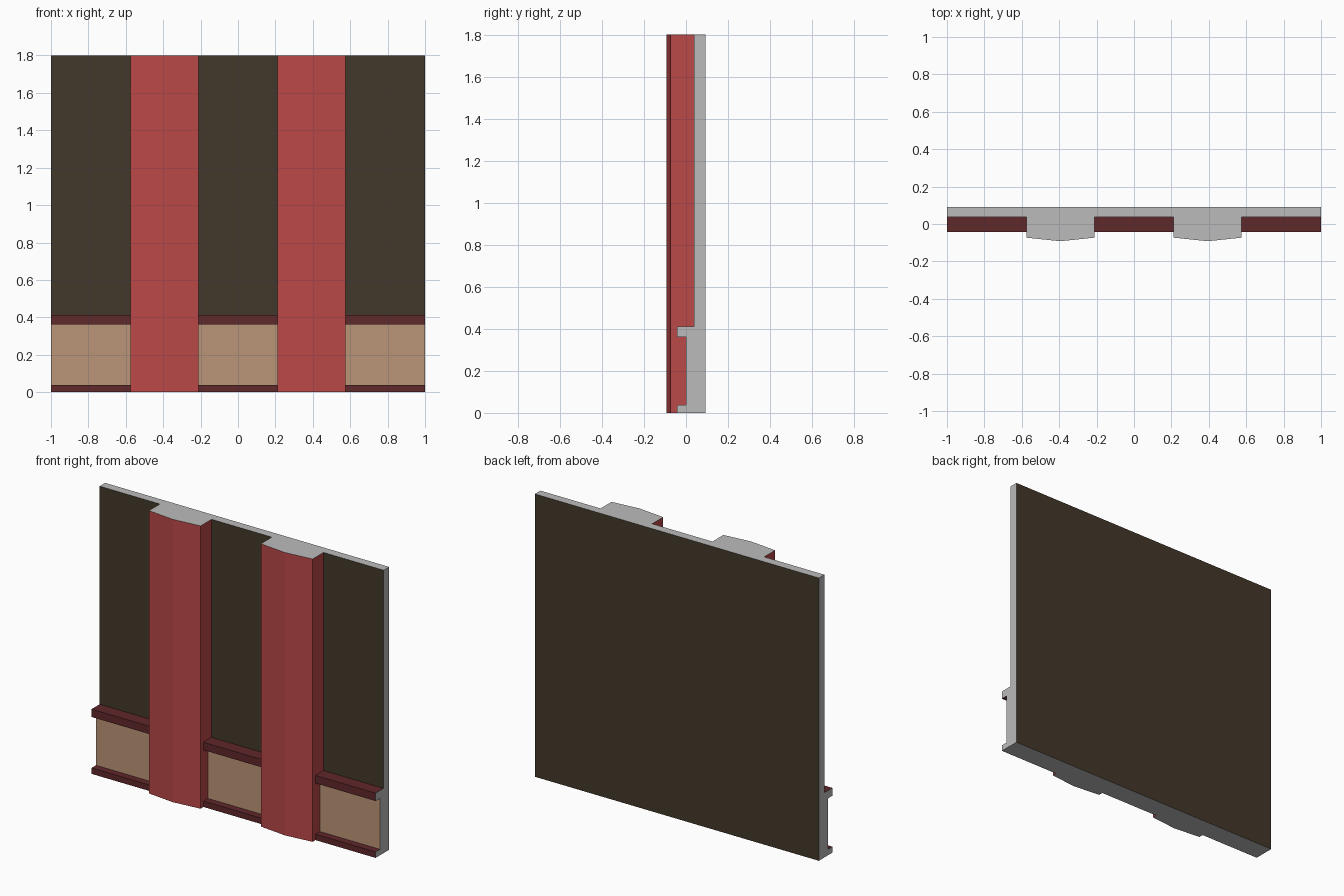
import bpy
import bmesh
from mathutils import Vector

cube = bpy.data.objects.get("Cube")
if cube:
    bpy.data.objects.remove(cube, do_unlink=True)


def make_material(name, color):
    mat = bpy.data.materials.new(name)
    mat.use_nodes = True
    mat.diffuse_color = (*color, 1)
    mat.node_tree.nodes["Principled BSDF"].inputs["Base Color"].default_value = (*color, 1)
    return mat


GREY, DARK, RED, MAROON, BEIGE = range(5)
MATERIALS = [
    make_material("plain grey", (0.5, 0.5, 0.5)),
    make_material("dark brown", (0.056, 0.040, 0.024)),
    make_material("brick red", (0.50, 0.065, 0.065)),
    make_material("maroon", (0.117, 0.021, 0.023)),
    make_material("beige", (0.50, 0.305, 0.188)),
]


def prism(name, profile, sweep, color_rule):
    """Sweep a profile of 3D points along a vector; colour each face by rule."""
    bm = bmesh.new()
    face = bm.faces.new([bm.verts.new(p) for p in profile])
    result = bmesh.ops.extrude_face_region(bm, geom=[face], use_keep_orig=True)
    moved = [g for g in result["geom"] if isinstance(g, bmesh.types.BMVert)]
    bmesh.ops.translate(bm, verts=moved, vec=Vector(sweep))
    bmesh.ops.recalc_face_normals(bm, faces=bm.faces)
    bm.normal_update()
    for f in bm.faces:
        f.material_index = color_rule(f.normal, f.calc_center_median())
    mesh = bpy.data.meshes.new(name)
    bm.to_mesh(mesh)
    bm.free()
    for mat in MATERIALS:
        mesh.materials.append(mat)
    obj = bpy.data.objects.new(name, mesh)
    bpy.context.collection.objects.link(obj)
    return obj


HEIGHT = 1.8
BACK, WALL = 0.092, 0.037
RAIL, PANEL = -0.044, 0.0
INNER, OUTER = 0.212, 0.576

# Backing wall: dark on both broad sides, grey on the cut edges
prism("wall", [(-1, WALL, 0), (1, WALL, 0), (1, BACK, 0), (-1, BACK, 0)],
      (0, 0, HEIGHT), lambda n, c: DARK if abs(n.y) > 0.5 else GREY)

# Two pilasters with a shallow pointed front and grey cut ends
for side, left, right in (("right", -OUTER, -INNER), ("left", INNER, OUTER)):
    outline = [(left, WALL, 0), (left, -0.073, 0), ((left + right) / 2, -0.092, 0),
               (right, -0.073, 0), (right, WALL, 0)]
    prism(side + "_pilaster", outline, (0, 0, HEIGHT),
          lambda n, c: GREY if abs(n.z) > 0.5 else RED)


# Skirting: beige recessed panel between maroon rails
def skirting_color(n, c):
    if abs(n.x) > 0.5 or (n.z < -0.5 and c.z < 0.01):
        return GREY
    if n.y < -0.5 and abs(c.y - PANEL) < 0.01:
        return BEIGE
    return MAROON


section = [(WALL, 0), (RAIL, 0), (RAIL, 0.038), (PANEL, 0.038),
           (PANEL, 0.362), (RAIL, 0.362), (RAIL, 0.412), (WALL, 0.412)]
for bay, left, right in (("right", -1, -OUTER), ("middle", -INNER, INNER), ("left", OUTER, 1)):
    prism(bay + "_skirting", [(left, y, z) for y, z in section],
          (right - left, 0, 0), skirting_color)
